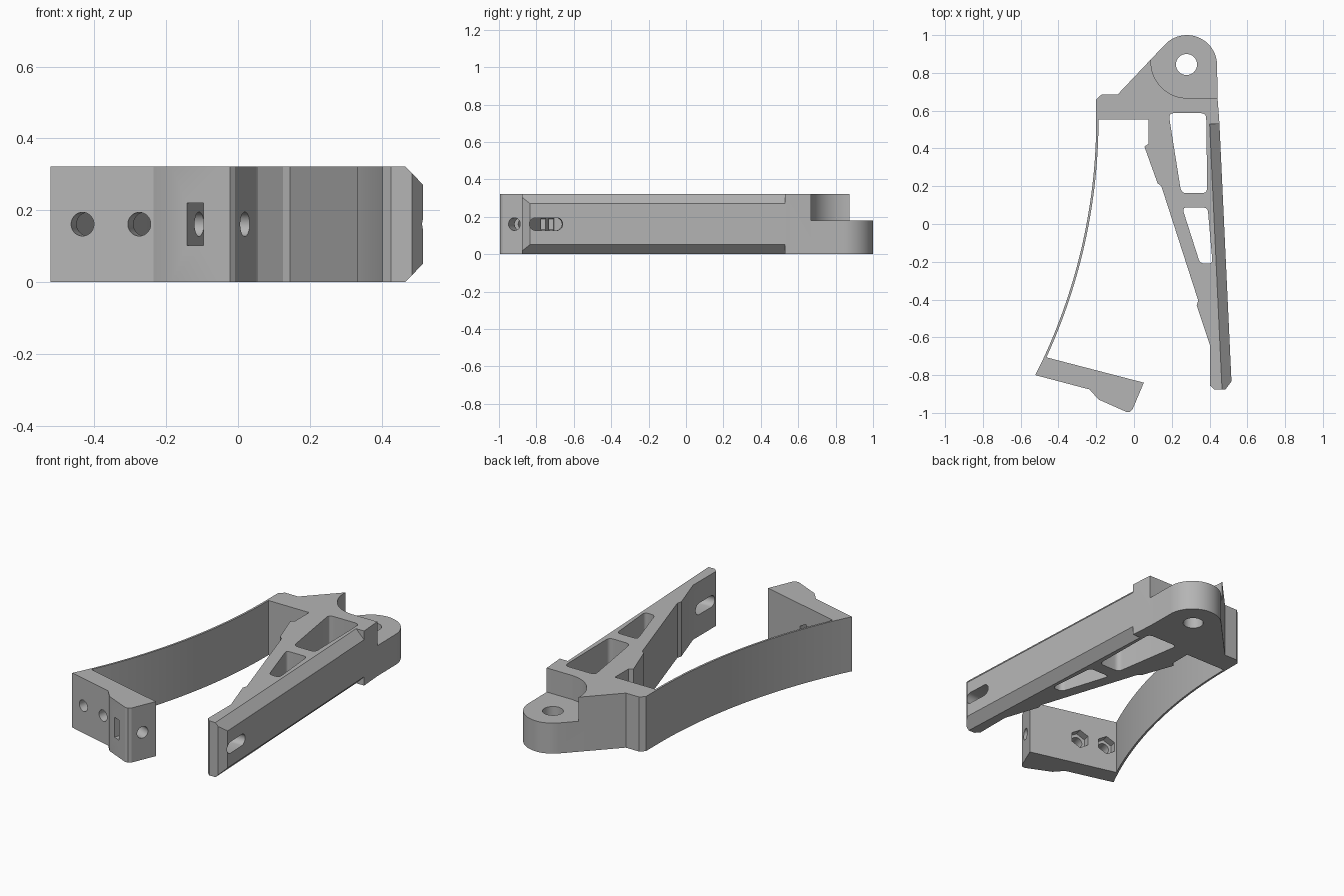
import bpy, bmesh, math
from mathutils import Vector

if "Cube" in bpy.data.objects:
    bpy.data.objects.remove(bpy.data.objects["Cube"], do_unlink=True)

H = 0.322          # full height
MID = H / 2        # height of the cross holes

grey = bpy.data.materials.new("plain_grey")
grey.use_nodes = True
colour = (0.46, 0.46, 0.46, 1)
grey.diffuse_color = colour
grey.node_tree.nodes["Principled BSDF"].inputs["Base Color"].default_value = colour


def loft(name, start, end):
    """Closed solid between two matching loops of points."""
    bm = bmesh.new()
    a = [bm.verts.new(p) for p in start]
    b = [bm.verts.new(p) for p in end]
    bm.faces.new(a)
    bm.faces.new(b)
    for i in range(len(a)):
        j = (i + 1) % len(a)
        bm.faces.new((a[i], a[j], b[j], b[i]))
    bmesh.ops.recalc_face_normals(bm, faces=bm.faces)
    mesh = bpy.data.meshes.new(name)
    bm.to_mesh(mesh)
    bm.free()
    mesh.materials.append(grey)
    obj = bpy.data.objects.new(name, mesh)
    bpy.context.collection.objects.link(obj)
    return obj


def prism(name, outline, z0=0, z1=H):
    return loft(name, [(x, y, z0) for x, y in outline], [(x, y, z1) for x, y in outline])


def arc(cx, cy, r, a0, a1, n=24):
    angles = [math.radians(a0 + (a1 - a0) * i / n) for i in range(n + 1)]
    return [(cx + r * math.cos(a), cy + r * math.sin(a)) for a in angles]


def rounded(points, r, n=5):
    """Polygon with its corners softened."""
    pts = [Vector(p) for p in points]
    out = []
    for i, p in enumerate(pts):
        a = p + (pts[i - 1] - p).normalized() * r
        b = p + (pts[(i + 1) % len(pts)] - p).normalized() * r
        for k in range(n + 1):
            t = k / n
            out.append(tuple(a * (1 - t) ** 2 + p * 2 * t * (1 - t) + b * t * t))
    return out


def bore(x, y, axis, d0, d1, r, n=32, stretch=0):
    """Horizontal hole cutter along an axis; stretch makes it a slot."""
    w = Vector((*axis, 0)).normalized()
    u = Vector((-w.y, w.x, 0))
    loops = []
    for d in (d0, d1):
        c = Vector((x, y, MID)) + w * d
        loop = []
        for i in range(n):
            t = (i + 0.5) * math.tau / n
            loop.append(c + u * (r * math.cos(t) + math.copysign(stretch, math.cos(t)))
                        + Vector((0, 0, r * math.sin(t))))
        loops.append(loop)
    return loft("cutter", *loops)


def cut(obj, cutters):
    bpy.context.view_layer.objects.active = obj
    for c in cutters:
        c.hide_render = True
        mod = obj.modifiers.new("cut", "BOOLEAN")
        mod.operation = "DIFFERENCE"
        mod.solver = "EXACT"
        mod.object = c
        bpy.ops.object.modifier_apply(modifier=mod.name)
        bpy.data.objects.remove(c, do_unlink=True)


# Lever arm with the pivot head
arm = prism("lever_arm_and_pivot", arc(0.28, 0.84, 0.16, 137, 0) + [
    (0.442, 0.67), (0.452, 0.537), (0.516, -0.833), (0.484, -0.876), (0.426, -0.876),
    (0.402, -0.855), (0.402, -0.64), (0.332, -0.43), (0.34, -0.405), (0.145, 0.2),
    (0.125, 0.215), (0.055, 0.41), (0.077, 0.425), (0.077, 0.553), (-0.2, 0.553),
    (-0.2, 0.66), (-0.172, 0.685), (-0.087, 0.685)])

# Lowered step around the pivot, its hole and the two windows
cutters = [
    prism("cutter", arc(0.28, 0.857, 0.19, 90, 270) + [(0.6, 0.667), (0.6, 1.047)], 0.18, 0.5),
    prism("cutter", arc(0.278, 0.844, 0.056, 0, 348.75, 31), -0.1, 0.5),
    prism("cutter", rounded([(0.183, 0.587), (0.382, 0.587), (0.388, 0.163), (0.25, 0.163)], 0.03), -0.1, 0.5),
    prism("cutter", rounded([(0.255, 0.087), (0.39, 0.087), (0.416, -0.21), (0.35, -0.21)], 0.025), -0.1, 0.5),
    bore(0.47, -0.75, (1, 0.047), -0.2, 0.2, 0.034, stretch=0.055),
]


# Long chamfers on the outer edge, top and bottom
def edge_x(y):
    return 0.452 + (0.537 - y) * 0.0467


for flip in (False, True):
    section = [(-0.082, H + 0.03), (0.03, H - 0.082), (0.03, H + 0.03)]
    if flip:
        section = [(dx, H - z) for dx, z in section]
    cutters.append(loft("cutter", *[[(edge_x(y) + dx, y, z) for dx, z in section]
                                    for y in (0.53, -1)]))
cut(arm, cutters)

# Thin curved spring strip
def bow(radius, y_end, n=32):
    ys = [0.553 + (y_end - 0.553) * i / n for i in range(n + 1)]
    return [(-3.2 + math.sqrt(radius ** 2 - (y - 0.553) ** 2), y) for y in ys]


outer, inner = bow(3, -0.8), bow(3.012, -0.706)
band = prism("spring_strip", outer + inner[::-1])

# Mounting block at the free end of the strip
block = prism("mounting_block", [
    inner[-1], (0.052, -0.84), (-0.008, -0.982), (-0.022, -0.994), (-0.04, -0.995),
    (-0.188, -0.929), (-0.235, -0.876), outer[-1]])
cutters = []
normal = (0.258, 0.966)
for x in (-0.433, -0.275):
    y = -0.8 - (x + 0.52) * 0.267
    cutters += [bore(x, y, normal, -0.1, 0.3, 0.033),            # bolt hole
                bore(x, y, normal, 0.06, 0.3, 0.056, n=6)]       # hexagonal nut recess
inward = Vector((-0.926, 0.378))
cutters.append(bore(0.02, -0.918, inward, -0.1, 0.18, 0.034))
side = Vector((0.378, 0.926))
nut = Vector((-0.085, -0.875))
cutters.append(prism("cutter", [nut + inward * a + side * b for a, b in
                                ((-0.025, -0.2), (0.025, -0.2), (0.025, 0.045), (-0.025, 0.045))],
                     MID - 0.059, MID + 0.059))
cut(block, cutters)

# Smooth the curved walls, keep the edges sharp
for obj in (arm, band, block):
    bpy.ops.object.select_all(action="DESELECT")
    obj.select_set(True)
    bpy.context.view_layer.objects.active = obj
    bpy.ops.object.shade_smooth_by_angle(angle=math.radians(25))
